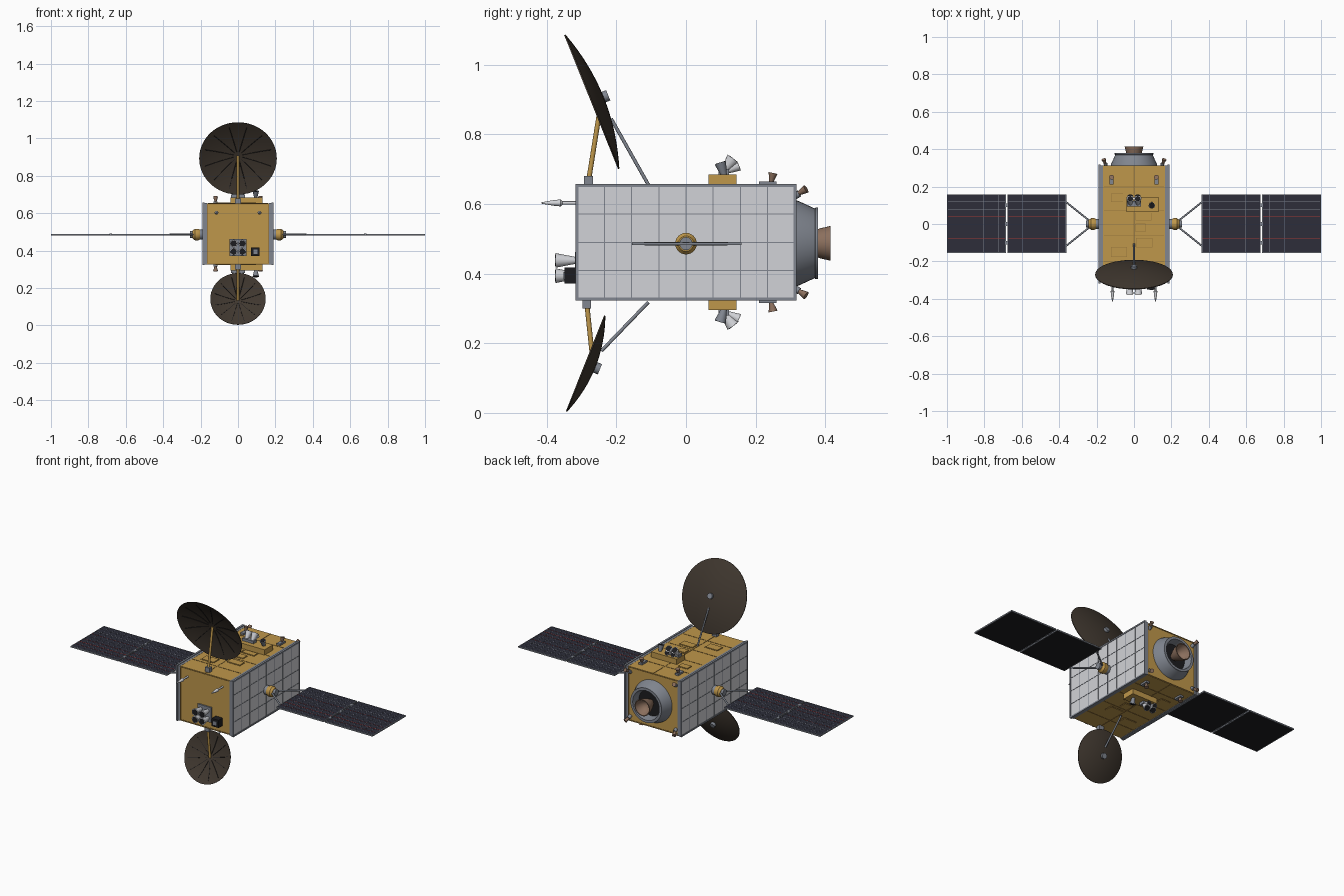
import bpy, bmesh, math
from mathutils import Vector, Matrix

cube = bpy.data.objects.get("Cube")
if cube:
    bpy.data.objects.remove(cube, do_unlink=True)


def colour(name, r, g, b):
    m = bpy.data.materials.new(name)
    m.use_nodes = True
    m.diffuse_color = (r, g, b, 1)
    for n in m.node_tree.nodes:
        if n.type == 'BSDF_PRINCIPLED':
            n.inputs["Base Color"].default_value = (r, g, b, 1)
            n.inputs["Roughness"].default_value = 0.6
    return m


GOLD = colour("gold foil", 0.52, 0.31, 0.07)
DARKGOLD = colour("dark gold", 0.33, 0.19, 0.045)
WHITE = colour("radiator white", 0.64, 0.65, 0.68)
STEEL = colour("steel grey", 0.22, 0.24, 0.28)
DISH = colour("dish brown", 0.05, 0.038, 0.028)
CELL = colour("solar cell blue", 0.026, 0.027, 0.042)
BLACK = colour("near black", 0.012, 0.012, 0.014)
RED = colour("red line", 0.4, 0.04, 0.035)
BRONZE = colour("nozzle bronze", 0.26, 0.16, 0.11)


def finish(name, bm, mats, smooth=False, rule=None):
    bmesh.ops.recalc_face_normals(bm, faces=bm.faces)
    if rule:
        for f in bm.faces:
            f.material_index = rule(f.normal)
    me = bpy.data.meshes.new(name)
    bm.to_mesh(me)
    bm.free()
    for m in mats:
        me.materials.append(m)
    if smooth:
        me.shade_smooth()
        me.set_sharp_from_angle(angle=math.radians(35))
    ob = bpy.data.objects.new(name, me)
    bpy.context.collection.objects.link(ob)
    return ob


def box(name, centre, size, *mats, rule=None):
    bm = bmesh.new()
    bmesh.ops.create_cube(bm, size=1, matrix=Matrix.Translation(centre) @ Matrix.Diagonal((*size, 1)))
    return finish(name, bm, mats, rule=rule)


def aim(origin, axis):
    turn = Vector((0, 0, 1)).rotation_difference(Vector(axis).normalized())
    return Matrix.Translation(origin) @ turn.to_matrix().to_4x4()


def rod(name, p, q, r, mat, r2=None, segs=12):
    p, q = Vector(p), Vector(q)
    bm = bmesh.new()
    bmesh.ops.create_cone(bm, cap_ends=True, segments=segs, radius1=r, radius2=r if r2 is None else r2,
                          depth=(q - p).length, matrix=aim((p + q) / 2, q - p))
    return finish(name, bm, [mat], True)


def lathe(name, profile, origin, axis, mat, segs=32):
    bm = bmesh.new()
    rings = [[bm.verts.new((r * math.cos(math.tau * k / segs), r * math.sin(math.tau * k / segs), h))
              for k in range(segs)] for r, h in profile]
    for a, b in zip(rings, rings[1:]):
        for k in range(segs):
            j = (k + 1) % segs
            bm.faces.new((a[k], a[j], b[j], b[k]))
    bmesh.ops.remove_doubles(bm, verts=bm.verts, dist=1e-5)
    bm.transform(aim(origin, axis))
    return finish(name, bm, [mat], True)


def horn(name, origin, axis, length, r, mat=WHITE):
    """Flared feed horn with a dark mouth."""
    o, d = Vector(origin), Vector(axis).normalized()
    rod(name, o, o + d * length, r * 0.45, mat, r, 16)
    rod(name + "_mouth", o + d * length, o + d * (length + 0.001), r * 0.8, BLACK, segs=16)


MID = 0.49

# Main body
box("body", (0, 0, MID), (0.34, 0.62, 0.326), GOLD)

# Side radiators with tile seams, edge rails and corner posts
for s, side in ((1, "left"), (-1, "right")):
    box(side + "_radiator", (s * 0.176, 0, MID), (0.023, 0.626, 0.328), WHITE, STEEL,
        rule=lambda n: 0 if abs(n.x) > 0.5 else 1)
    for i in range(1, 8):
        y = (i - 4) * 0.078
        box(side + "_seam_upright", (s * 0.188, y, MID), (0.002, 0.004 if i == 4 else 0.0025, 0.326), STEEL)
    for i in (-1, 0, 1):
        box(side + "_seam_level", (s * 0.188, 0, MID + i * 0.081), (0.002, 0.624, 0.003), STEEL)
    for t in (1, -1):
        box(side + "_rail", (s * 0.184, 0, MID + t * 0.163), (0.012, 0.632, 0.009), STEEL)
        box(side + "_post", (s * 0.184, t * 0.313, MID), (0.012, 0.008, 0.334), STEEL)

    # Array drive hub and V-shaped yoke
    rod(side + "_hub_flange", (s * 0.187, 0, MID - 0.004), (s * 0.203, 0, MID - 0.004), 0.026, STEEL, segs=24)
    lathe(side + "_hub", [(0, 0), (0.024, 0), (0.031, 0.012), (0.031, 0.03), (0.022, 0.042), (0, 0.042)],
          (s * 0.2, 0, MID - 0.004), (s, 0, 0), GOLD, 24)
    rod(side + "_hub_cap", (s * 0.24, 0, MID - 0.004), (s * 0.256, 0, MID - 0.004), 0.019, STEEL, segs=16)
    for t in (1, -1):
        rod(side + "_yoke", (s * 0.235, t * 0.015, 0.486), (s * 0.364, t * 0.118, 0.486), 0.005, STEEL)

    # Solar wing: two framed panels with fine wiring lines
    for x0, x1 in ((0.362, 0.677), (0.685, 1.0)):
        cx, w = s * (x0 + x1) / 2, x1 - x0
        box(side + "_solar_panel", (cx, 0.002, 0.486), (w, 0.314, 0.006), CELL, BLACK, STEEL,
            rule=lambda n: 0 if n.z > 0.5 else 1 if n.z < -0.5 else 2)
        for t in (1, -1):
            box(side + "_panel_edge", (cx, 0.002 + t * 0.155, 0.486), (w, 0.004, 0.008), STEEL)
            box(side + "_panel_end", (cx + t * (w / 2 - 0.002), 0.002, 0.486), (0.004, 0.314, 0.008), STEEL)
        for i in range(-3, 4):
            y = i * 0.039 + 0.002
            wide = 0.0028 if abs(i) == 2 else 0.001
            box(side + "_wiring", (cx, y, 0.4893), (w - 0.01, wide, 0.001),
                RED if i % 4 in (2, 1, 3) and i < 2 else STEEL)
            box(side + "_cell_gap", (cx + i * 0.039, 0.002, 0.4892), (0.0008, 0.304, 0.001), STEEL)
    for y in (-0.1, 0, 0.1):
        box(side + "_panel_hinge", (s * 0.681, y, 0.486), (0.014, 0.02, 0.009), STEEL)

# Equipment shared by the top and bottom decks
for s, deck in ((1, "top"), (-1, "bottom")):
    def at(x, y, h):
        return (x, y, MID + s * h)

    box(deck + "_seam_long", at(0, 0, 0.1635), (0.004, 0.62, 0.002), DARKGOLD)
    for y in (-0.2, -0.06, 0.07, 0.2):
        box(deck + "_seam_cross", at(0, y, 0.1635), (0.32, 0.003, 0.002), DARKGOLD)
    for x, y, w, d in ((0.05, 0.04, 0.08, 0.035), (0.035, -0.02, 0.05, 0.04), (0.055, -0.1, 0.085, 0.045),
                       (-0.09, 0.14, 0.06, 0.04), (-0.08, -0.15, 0.08, 0.05)):
        box(deck + "_patch_border", at(x, y, 0.1637), (w + 0.005, d + 0.005, 0.002), DARKGOLD)
        box(deck + "_patch", at(x, y, 0.165), (w, d, 0.004), GOLD)

    # Horn cluster on its housing
    box(deck + "_housing", at(0.045, 0.105, 0.179), (0.17, 0.08, 0.032), GOLD)
    box(deck + "_horn_bracket", at(0, 0.108, 0.202), (0.075, 0.03, 0.016), STEEL)
    for x in (-0.02, 0.02):
        horn(deck + "_horn", at(x, 0.105, 0.2), (0, 0.61, s * 0.79), 0.05, 0.02)
        horn(deck + "_low_horn", at(x, 0.115, 0.203), (0, 0.9, s * 0.42), 0.04, 0.015)
    horn(deck + "_upright_horn", at(0.095, 0.11, 0.19), (0, -0.3, s), 0.04, 0.017, STEEL)

    # Control thrusters on the deck and at the rear corners
    for x in (-1, 1):
        box(deck + "_thruster_base", at(x * 0.12, 0.235, 0.168), (0.022, 0.05, 0.012), STEEL)
        rod(deck + "_thruster", at(x * 0.12, 0.244, 0.17), at(x * 0.12, 0.25, 0.199), 0.005, BRONZE, 0.013)
        rod(deck + "_corner_mount", at(x * 0.15, 0.308, 0.13), at(x * 0.153, 0.325, 0.14), 0.01, STEEL)
        rod(deck + "_corner_thruster", at(x * 0.153, 0.32, 0.138), at(x * 0.162, 0.345, 0.153), 0.005, BRONZE, 0.012)


# Dish reflectors with ribs, feed mast and brace
def reflector(name, centre, facing, radius, depth, foot, brace):
    f = Vector(facing).normalized()
    tip = Vector(centre) - f * depth
    steps = [i / 8 for i in range(9)]
    inner = [(radius * t, depth * t * t) for t in steps]
    outer = [(r, h - 0.004) for r, h in reversed(inner)]
    lathe(name + "_dish", inner + outer, tip, f, DISH, 48)
    m = aim(tip, f)
    for k in range(12):
        a = math.tau * (k + 0.5) / 12
        pts = [m @ Vector((r * math.cos(a), r * math.sin(a), h + 0.0005)) for r, h in inner[1:8:2]]
        for p, q in zip(pts, pts[1:]):
            rod(name + "_rib", p, q, 0.0014, BLACK, segs=4)
    rod(name + "_back_hub", tip, tip - f * 0.018, 0.016, STEEL)
    foot = Vector(foot)
    rod(name + "_mast", foot, tip + f * 0.002, 0.007, GOLD)
    box(name + "_mast_foot", foot, (0.03, 0.025, 0.03), STEEL)
    rod(name + "_brace", brace[0], brace[1], 0.005, STEEL)


reflector("upper", (0, -0.2725, 0.8925), (0, -0.928, -0.373), 0.2075, 0.035, (0, -0.28, 0.665),
          ((0, -0.215, 0.845), (0, -0.108, 0.655)))
reflector("lower", (0, -0.29, 0.1425), (0, -0.929, 0.371), 0.148, 0.028, (0, -0.285, 0.315),
          ((0, -0.243, 0.178), (0, -0.108, 0.318)))

# Main engine: adapter cone, recess and nozzle
lathe("engine_cone", [(0.125, 0), (0.122, 0.012), (0.1, 0.06), (0.103, 0.062), (0.103, 0.069), (0.088, 0.069),
                      (0.08, 0.02), (0, 0.02)], (0, 0.31, MID - 0.003), (0, 1, 0), STEEL, 40)
rod("engine_recess", (0, 0.329, 0.487), (0, 0.333, 0.487), 0.078, BLACK, segs=32)
lathe("engine_nozzle", [(0.018, 0), (0.034, 0.03), (0.043, 0.055), (0.05, 0.085), (0.045, 0.085),
                        (0.035, 0.05), (0, 0.02)], (0, 0.33, 0.487), (0, 1, 0), BRONZE)

# Front spikes
for x in (-0.115, 0.115):
    lathe("front_spike", [(0, 0), (0.005, 0), (0.005, 0.045), (0.01, 0.05), (0.008, 0.07), (0.002, 0.105), (0, 0.105)],
          (x, -0.31, 0.603), (0, -1, 0), WHITE, 16)

# Front horn block and sensor
box("front_horn_plate", (0, -0.314, 0.417), (0.09, 0.01, 0.09), STEEL)
for x in (-0.023, 0.023):
    for z in (0.394, 0.438):
        horn("front_horn", (x, -0.315, z), (0, -1, 0), 0.06, 0.021)
box("front_sensor", (0.093, -0.329, 0.394), (0.046, 0.04, 0.046), BLACK)
box("front_sensor_lens", (0.093, -0.35, 0.394), (0.022, 0.004, 0.022), STEEL)

# Foil seams on the front and rear faces
for y in (-0.311, 0.311):
    for t in (1, -1):
        box("face_trim_level", (0, y, MID + t * 0.158), (0.33, 0.003, 0.004), DARKGOLD)
        box("face_trim_upright", (t * 0.163, y, MID), (0.004, 0.003, 0.32), DARKGOLD)
